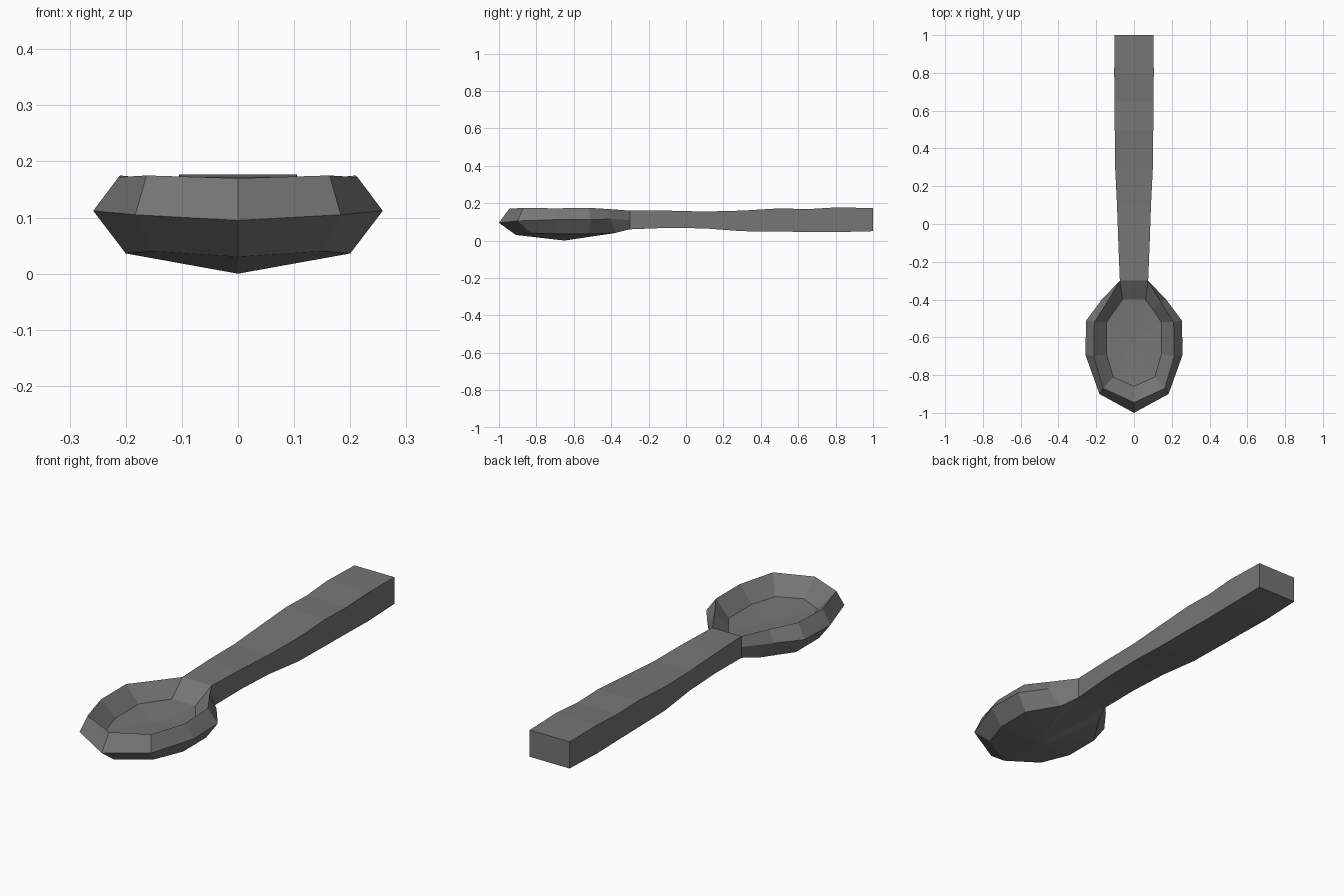
import bpy
import bmesh

cube = bpy.data.objects.get("Cube")
if cube:
    bpy.data.objects.remove(cube)

grey = bpy.data.materials.new("dark grey")
grey.use_nodes = True
colour = (0.18, 0.18, 0.18, 1)
grey.diffuse_color = colour
grey.node_tree.nodes["Principled BSDF"].inputs["Base Color"].default_value = colour


def finish(bm, name):
    bmesh.ops.recalc_face_normals(bm, faces=bm.faces[:])
    mesh = bpy.data.meshes.new(name)
    bm.to_mesh(mesh)
    bm.free()
    mesh.materials.append(grey)
    obj = bpy.data.objects.new(name, mesh)
    bpy.context.collection.objects.link(obj)
    return obj


def mirrored_chain(bm, half):
    """Open chain running neck - tip - neck from one half outline."""
    left = [bm.verts.new(p) for p in half]
    right = [bm.verts.new((-x, y, z)) for x, y, z in half[1:]]
    return right[::-1] + left


def strip(bm, a, b):
    for i in range(len(a) - 1):
        bm.faces.new((a[i], a[i + 1], b[i + 1], b[i]))


def fan(bm, chain, centre):
    c = bm.verts.new(centre)
    for i in range(len(chain)):
        bm.faces.new((chain[i - 1], chain[i], c))


# Bowl: half outlines from the tip round to the neck
floor = [(0, -.86, .10), (.11, -.81, .10), (.145, -.69, .10),
         (.145, -.52, .10), (.10, -.455, .10), (.06, -.40, .10)]
rim = [(0, -.945, .17), (.163, -.87, .175), (.213, -.70, .172),
       (.21, -.52, .175), (.14, -.41, .168), (.075, -.30, .16)]
edge = [(0, -1, .095), (.183, -.90, .105), (.258, -.69, .112),
        (.253, -.51, .112), (.17, -.40, .115), (.075, -.30, .11)]
under = [(0, -.91, .03), (.15, -.83, .04), (.20, -.69, .036),
         (.20, -.52, .036), (.11, -.38, .04), (.075, -.30, .06)]

bm = bmesh.new()
chains = [mirrored_chain(bm, h) for h in (floor, rim, edge, under)]
for a, b in zip(chains, chains[1:]):
    strip(bm, a, b)
fan(bm, chains[0], (0, -.62, .09))
fan(bm, chains[-1], (0, -.65, 0))
# Slope from the handle down into the bowl
bm.faces.new((chains[0][0], chains[0][-1], chains[1][-1], chains[1][0]))
finish(bm, "bowl")

# Handle: y, half width, bottom, top
sections = [(-.30, .075, .06, .16), (-.10, .083, .068, .16),
            (.10, .09, .065, .155), (.30, .10, .05, .16),
            (.50, .102, .048, .172), (.65, .102, .046, .168),
            (.80, .105, .045, .177), (1, .102, .05, .174)]
bm = bmesh.new()
rings = []
for y, w, low, high in sections:
    corners = ((-w, low), (w, low), (w, high), (-w, high))
    rings.append([bm.verts.new((x, y, z)) for x, z in corners])
for a, b in zip(rings, rings[1:]):
    strip(bm, a + a[:1], b + b[:1])
bm.faces.new(rings[-1])
finish(bm, "handle")
